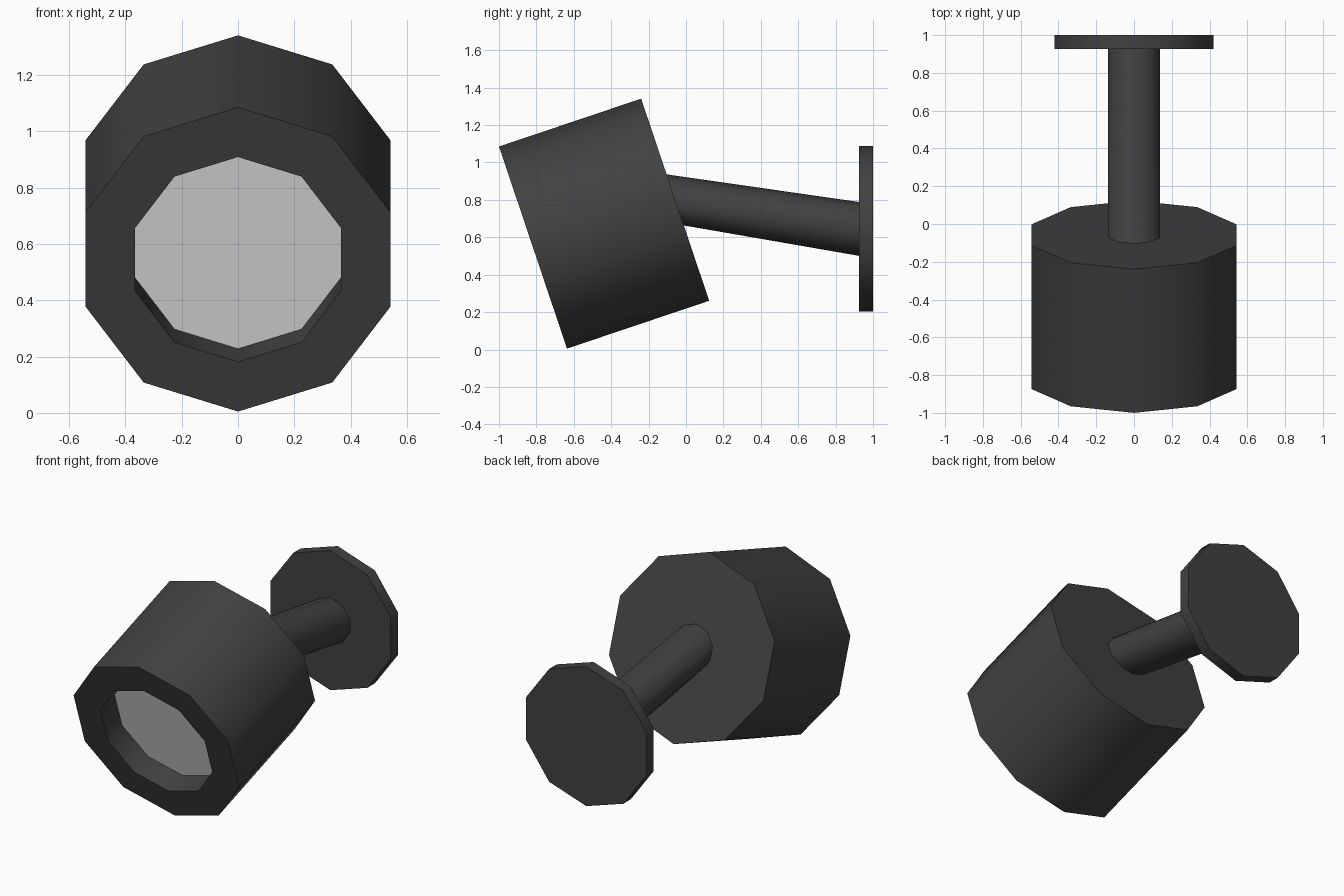
import bpy, bmesh, math
from mathutils import Vector

if "Cube" in bpy.data.objects:
    bpy.data.objects.remove(bpy.data.objects["Cube"])

SIDES = 10
TILT = math.radians(18.6)


def material(name, v):
    m = bpy.data.materials.new(name)
    m.diffuse_color = (v, v, v, 1)
    m.use_nodes = True
    m.node_tree.nodes["Principled BSDF"].inputs["Base Color"].default_value = m.diffuse_color
    return m


dark = material("dark metal", 0.053)
glass = material("pale glass", 0.8)


def ring(y, z, r, tilt=0.0):
    """Ten-sided ring with a corner at the top, leaning by tilt about x."""
    up = Vector((0, -math.sin(tilt), math.cos(tilt)))
    return [Vector((r * math.sin(a), y, z)) + up * (r * math.cos(a))
            for a in (2 * math.pi * i / SIDES for i in range(SIDES))]


def loft(name, rings, mat, cap_first=False, cap_last=False):
    bm = bmesh.new()
    loops = [[bm.verts.new(p) for p in r] for r in rings]
    # rings run front to back, so this winding faces outward
    for a, b in zip(loops, loops[1:]):
        for i in range(SIDES):
            j = (i + 1) % SIDES
            bm.faces.new((a[i], b[i], b[j], a[j]))
    if cap_first:
        bm.faces.new(loops[0])
    if cap_last:
        bm.faces.new(loops[-1][::-1])
    me = bpy.data.meshes.new(name)
    bm.normal_update()
    # make the winding consistent: the last cap or walls must face away from the axis
    bmesh.ops.recalc_face_normals(bm, faces=bm.faces[:])
    bm.to_mesh(me)
    bm.free()
    me.materials.append(mat)
    ob = bpy.data.objects.new(name, me)
    bpy.context.collection.objects.link(ob)
    bpy.context.view_layer.objects.active = ob
    bpy.ops.object.select_all(action='DESELECT')
    ob.select_set(True)
    bpy.ops.object.shade_smooth_by_angle(angle=math.radians(45))
    return ob


def head_ring(d, r):
    """Ring at distance d behind the front of the tilted lamp head."""
    return ring(-0.818 + d * math.cos(TILT), 0.545 + d * math.sin(TILT), r, TILT)


# lamp head: recess floor, recess wall, front rim, outer shell, back
loft("lamp_head", [head_ring(0.155, 0.384), head_ring(0, 0.384),
                   head_ring(0, 0.57), head_ring(0.802, 0.57)],
     dark, cap_first=True, cap_last=True)

# lens: thin plate at the bottom of the recess
loft("lens", [head_ring(0.147, 0.384), head_ring(0.154, 0.384)],
     glass, cap_first=True, cap_last=True)

# arm: runs from the tilted back of the head to the upright wall plate
loft("arm", [head_ring(0.80, 0.144), ring(0.93, 0.644, 0.144)],
     dark, cap_first=True, cap_last=True)

# wall plate
loft("wall_plate", [ring(0.926, 0.645, 0.443), ring(1.0, 0.645, 0.443)],
     dark, cap_first=True, cap_last=True)
